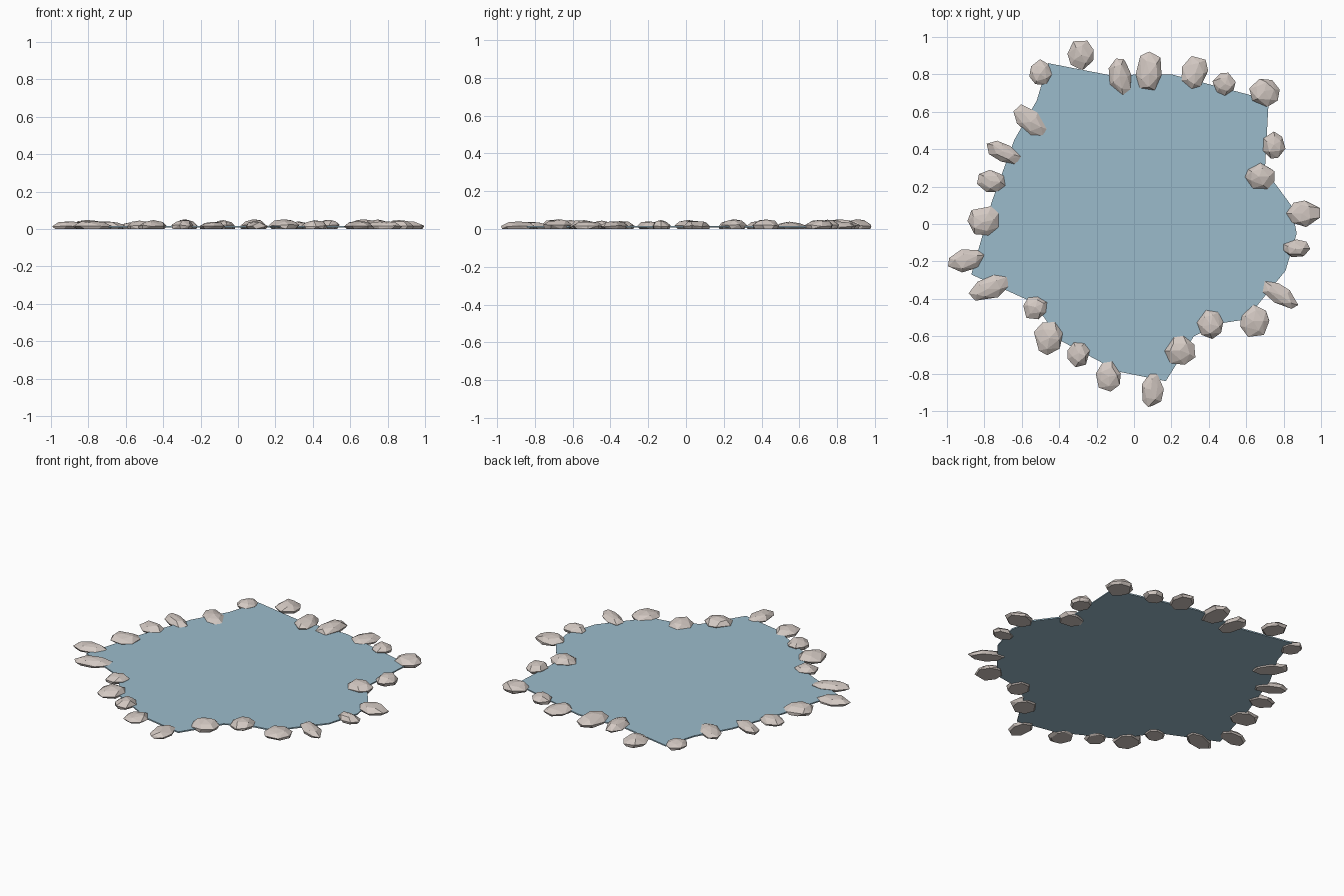
import bpy
import bmesh
import random
from math import cos, sin, tau, radians
from mathutils import Vector, Matrix

random.seed(4)

if "Cube" in bpy.data.objects:
    bpy.data.objects.remove(bpy.data.objects["Cube"])


def make_material(name, colour):
    material = bpy.data.materials.new(name)
    material.use_nodes = True
    material.diffuse_color = (*colour, 1)
    shader = material.node_tree.nodes["Principled BSDF"]
    shader.inputs["Base Color"].default_value = (*colour, 1)
    return material


def add_object(name, bm, material):
    bmesh.ops.recalc_face_normals(bm, faces=bm.faces)
    mesh = bpy.data.meshes.new(name)
    bm.to_mesh(mesh)
    bm.free()
    mesh.materials.append(material)
    obj = bpy.data.objects.new(name, mesh)
    bpy.context.collection.objects.link(obj)
    return obj


def build_water(outline, bottom, top, material):
    """Extrude the shoreline into a thin sheet."""
    bm = bmesh.new()
    base = bm.faces.new([bm.verts.new((x / 100, y / 100, bottom)) for x, y in outline])
    result = bmesh.ops.extrude_face_region(bm, geom=[base], use_keep_orig=True)
    raised = [v for v in result["geom"] if isinstance(v, bmesh.types.BMVert)]
    bmesh.ops.translate(bm, verts=raised, vec=(0, 0, top - bottom))
    return add_object("water", bm, material)


def build_rock(name, x, y, half_x, half_y, turn, material):
    """Flat-bottomed faceted stone: hull of jittered rings narrowing upwards."""
    bm = bmesh.new()
    height = random.uniform(0.038, 0.052)
    sides = 7
    start = random.random() * tau
    lean = Vector((random.uniform(-0.15, 0.15), random.uniform(-0.15, 0.15)))
    # each ring: width, height share
    for width, level in ((0.88, 0), (1.03, 0.36), (0.66, 0.84)):
        count = sides if level < 0.5 else sides - 2
        for i in range(count):
            angle = start + (i + random.uniform(-0.2, 0.2)) * tau / count
            reach = width * random.uniform(0.93, 1.05)
            z = level + (random.uniform(-0.1, 0.1) if level else 0)
            bm.verts.new(((cos(angle) * reach + lean.x * level) * half_x,
                          (sin(angle) * reach + lean.y * level) * half_y,
                          z * height))
    bm.verts.new((lean.x * half_x, lean.y * half_y, height))
    hull = bmesh.ops.convex_hull(bm, input=bm.verts)
    loose = {g for g in hull["geom_interior"] + hull["geom_unused"]
             if isinstance(g, bmesh.types.BMVert)}
    bmesh.ops.delete(bm, geom=list(loose), context="VERTS")
    bmesh.ops.dissolve_limit(bm, angle_limit=radians(4), verts=bm.verts, edges=bm.edges)
    bm.transform(Matrix.Translation((x, y, 0)) @ Matrix.Rotation(radians(turn), 4, "Z"))
    return add_object(name, bm, material)


water_blue = make_material("water blue", (0.33, 0.50, 0.60))
stone_grey = make_material("warm stone grey", (0.65, 0.58, 0.54))

# Shoreline in hundredths
shore = [(-46, 86), (-10, 79), (2, 80), (20, 80), (62, 69), (72, 66), (70, 29),
         (84, 10), (87, -5), (81, -25), (72, -36), (60, -51), (47, -53),
         (32, -60), (17, -84), (-8, -79), (-40, -62), (-48, -50), (-56, -41),
         (-87, -27), (-81, -6), (-76, 12), (-64, 45), (-52, 66)]
build_water(shore, 0.007, 0.015, water_blue)

# Stones around the shore: centre, half sizes (hundredths), turn (degrees)
stones = [
    (-50, 81, 6, 7, 0), (-28, 91, 7, 8, 0), (-7, 79, 6, 10, 8),
    (8, 82, 7, 11, -5), (32, 81, 7, 9, -20), (48, 75, 6, 6, 0),
    (70, 70, 8, 8, 0), (75, 42, 6, 7, 0), (68, 25, 8, 7, 10),
    (91, 6, 9, 7, 0), (87, -13, 7, 5, 0), (78, -38, 11, 5, -33),
    (65, -52, 8, 9, 0), (41, -54, 7, 8, 0), (25, -68, 8, 8, 0),
    (10, -89, 6, 9, 0), (-14, -81, 7, 8, 0), (-30, -70, 6, 7, 0),
    (-46, -61, 8, 9, 0), (-53, -45, 7, 6, 25), (-77, -34, 11, 6, 22),
    (-90, -19, 10, 6, 15), (-80, 2, 9, 8, 0), (-76, 23, 8, 6, -10),
    (-70, 38, 10, 5, -28), (-56, 55, 11, 6, -43)]
for number, (x, y, half_x, half_y, turn) in enumerate(stones, 1):
    build_rock(f"shore_stone_{number}", x / 100, y / 100,
               half_x / 100, half_y / 100, turn, stone_grey)
